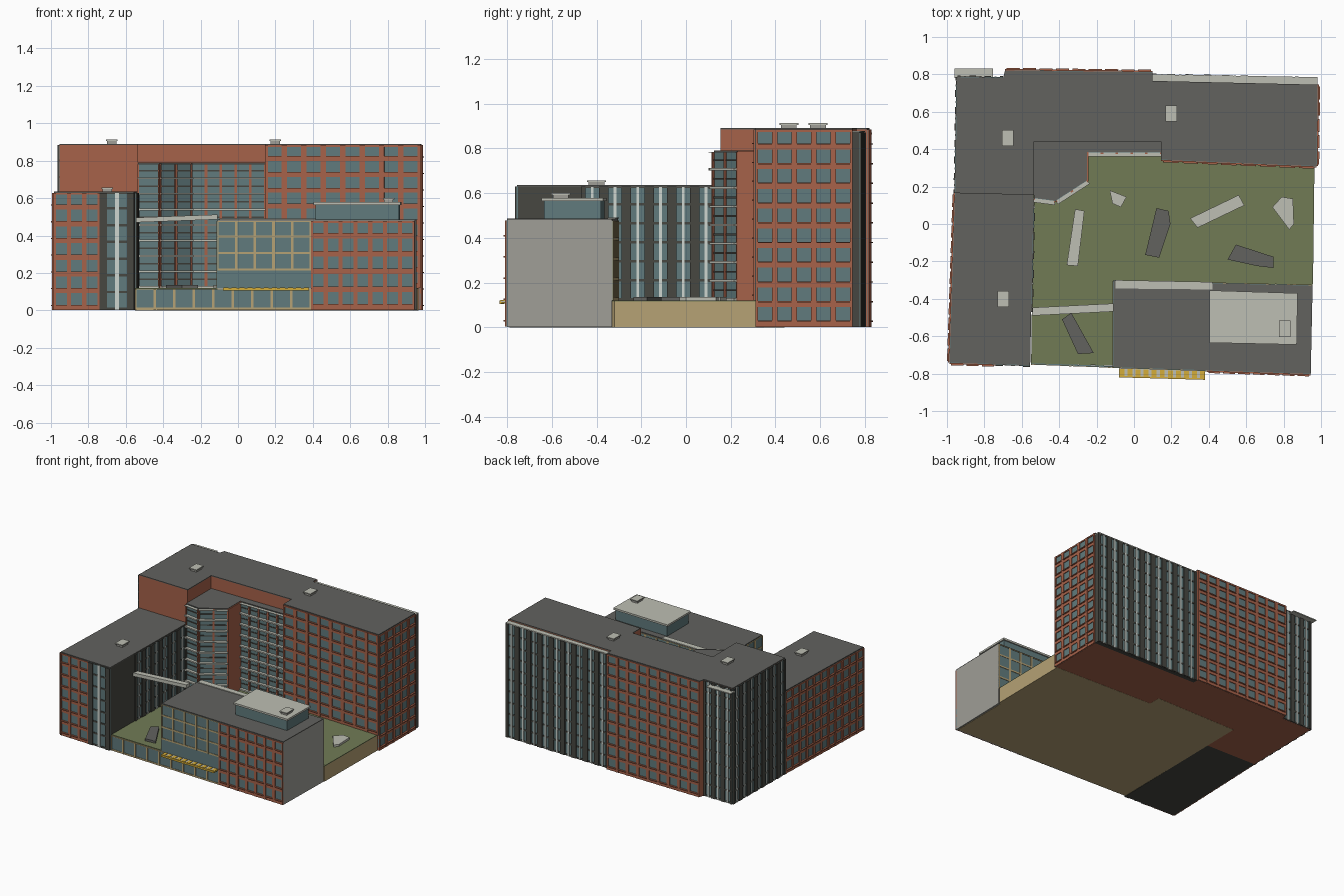
import bpy, bmesh
from mathutils import Vector

if "Cube" in bpy.data.objects:
    bpy.data.objects.remove(bpy.data.objects["Cube"])


def material(name, r, g, b):
    m = bpy.data.materials.new(name)
    m.diffuse_color = tuple((c / 255) ** 2.2 for c in (r, g, b)) + (1,)
    m.use_nodes = True
    m.node_tree.nodes["Principled BSDF"].inputs["Base Color"].default_value = m.diffuse_color
    return m


BRICK = material("brick", 165, 98, 75)
GLASS = material("glass", 97, 122, 124)
DARK = material("dark_cladding", 72, 72, 67)
ROOF = material("roof_grey", 98, 98, 95)
GREEN = material("planting", 112, 122, 86)
TAN = material("tan_frame", 180, 160, 116)
STONE = material("light_stone", 188, 189, 178)
PLAIN = material("blank_wall", 158, 157, 150)
WHITE = material("white_mullion", 205, 212, 206)
YELLOW = material("yellow_slat", 212, 172, 60)


def solid(name, prisms, mat):
    """One object from upright prisms: (outline, z0, z1)."""
    bm = bmesh.new()
    for pts, z0, z1 in prisms:
        low = [bm.verts.new((p[0], p[1], z0)) for p in pts]
        top = [bm.verts.new((p[0], p[1], z1)) for p in pts]
        bm.faces.new(low[::-1])
        bm.faces.new(top)
        for i in range(len(pts)):
            j = (i + 1) % len(pts)
            bm.faces.new((low[i], low[j], top[j], top[i]))
    bmesh.ops.recalc_face_normals(bm, faces=bm.faces)
    me = bpy.data.meshes.new(name)
    bm.to_mesh(me)
    bm.free()
    me.materials.append(mat)
    ob = bpy.data.objects.new(name, me)
    bpy.context.collection.objects.link(ob)
    return ob


def rect(x0, x1, y0, y1):
    return [(x0, y0), (x1, y0), (x1, y1), (x0, y1)]


def facade(name, p0, p1, z0, z1, cols, rows, style):
    """Window grid on the wall p0->p1; outside lies to the right of that direction."""
    a, b = Vector(p0), Vector(p1)
    d = (b - a).normalized()
    n = Vector((d.y, -d.x))
    length = (b - a).length
    w, h = length / cols, (z1 - z0) / rows

    def strip(u0, u1, out, za, zb):
        s, e = a + d * u0, a + d * u1
        return ([s - n * .004, s + n * out, e + n * out, e - n * .004], za, zb)

    def piers(width, out):
        r = [strip(max(0, i * w - width / 2), min(length, i * w + width / 2), out, z0, z1)
             for i in range(cols + 1)]
        return r

    def bands(height, out):
        r = [strip(0, length, out, z0 + j * h, z0 + j * h + height) for j in range(rows)]
        return r + [strip(0, length, out, z1 - height * .4, z1)]

    solid(name + "_glass", [strip(0, length, .002, z0, z1)], GLASS)
    if style == "brick":
        solid(name + "_piers", piers(w * .28, .009), BRICK)
        solid(name + "_spandrels", bands(h * .28, .007), BRICK)
        solid(name + "_sills", [strip((i + .1) * w, (i + .9) * w, .015, z0 + (j + .24) * h, z0 + (j + .31) * h)
                                for i in range(cols) for j in range(rows)], BRICK)
    elif style == "dark":
        solid(name + "_piers", piers(w * .42, .010), DARK)
        solid(name + "_spandrels", bands(h * .14, .005), DARK)
        solid(name + "_mullions", [strip((i + .44) * w, (i + .56) * w, .008, z0, z1) for i in range(cols)], WHITE)
    elif style == "curtain":
        solid(name + "_frame", piers(.014, .006) + bands(.012, .005), TAN)
    elif style == "atrium":
        solid(name + "_posts", piers(.014, .010), BRICK)
        solid(name + "_rails", [strip(0, length, .006, z0 + (j + .5) * h, z0 + (j + .5) * h + .008)
                                for j in range(rows)], DARK)
        solid(name + "_sunshades", bands(.010, .024), STONE)


# Podium with planted courtyard
podium = [(-.55, -.745), (-.11, -.758), (.935, -.79), (.94, -.33), (.957, -.32), (.965, .316),
          (.145, .348), (.145, .44), (-.535, .44)]
solid("podium", [(podium, 0, .115)], TAN)
solid("courtyard_planting", [(podium, .115, .12)], GREEN)
facade("podium_front", (-.55, -.747), (.39, -.783), .002, .115, 9, 1, "curtain")

# Left wing
left = [(-.985, -.74), (-.555, -.755), (-.537, .165), (-.955, .165)]
solid("left_wing", [(left, .001, .629)], DARK)
solid("left_wing_roof", [(left, .629, .635)], ROOF)
facade("left_wing_front_brick", (-.985, -.74), (-.74, -.7485), .002, .628, 3, 7, "brick")
facade("left_wing_front_bay", (-.74, -.7485), (-.555, -.755), .002, .628, 1, 7, "dark")
facade("left_wing_west", (-.955, .165), (-.985, -.74), .002, .628, 11, 7, "brick")
facade("left_wing_court", (-.5495, -.47), (-.5375, .14), .12, .628, 6, 6, "dark")

# Tall rear block
tall = [(-.955, .165), (-.535, .155), (-.535, .44), (.145, .44), (.145, .345), (.975, .31),
        (.98, .745), (.10, .765), (.10, .81), (-.69, .82), (-.70, .78), (-.945, .785)]
solid("rear_block", [(tall, .001, .884)], BRICK)
solid("rear_block_roof", [(tall, .884, .89)], ROOF)
facade("rear_south", (.145, .345), (.975, .31), .12, .883, 8, 9, "brick")
facade("rear_east", (.975, .31), (.98, .745), .002, .883, 5, 10, "brick")
solid("rear_glazed_bay", [([(.10, .765), (.98, .745), (.98, .775), (.10, .795)], .001, .872)], DARK)
solid("rear_bay_coping", [([(.10, .765), (.98, .745), (.98, .785), (.10, .80)], .872, .878)], STONE)
facade("rear_north_bay", (.98, .775), (.10, .795), .002, .871, 9, 10, "dark")
facade("rear_north_brick", (.10, .81), (-.69, .82), .002, .883, 9, 10, "brick")
facade("rear_north_corner", (-.70, .78), (-.945, .785), .002, .883, 3, 10, "dark")
facade("rear_west", (-.945, .785), (-.955, .165), .002, .883, 7, 10, "dark")
solid("corner_cornice", [(rect(-.96, -.755, .78, .832), .862, .87)], STONE)

# Glazed atrium in the inner corner
atrium = [(-.535, .14), (-.42, .125), (-.25, .235), (-.25, .385), (.145, .385), (.145, .45), (-.535, .45)]
solid("atrium", [(atrium, .1, .785)], DARK)
solid("atrium_roof", [(atrium, .785, .791)], ROOF)
facade("atrium_side", atrium[0], atrium[1], .12, .784, 1, 8, "atrium")
facade("atrium_angled", atrium[1], atrium[2], .12, .784, 2, 8, "atrium")
facade("atrium_back", atrium[3], atrium[4], .12, .784, 5, 8, "atrium")
solid("atrium_brick_fin", [(rect(-.262, -.242, .23, .385), .12, .788)], BRICK)

# Front right wing
front = [(-.11, -.765), (.945, -.80), (.955, -.33), (-.11, -.305)]
solid("front_wing", [(front, .002, .479)], PLAIN)
solid("front_wing_roof", [(front, .479, .485)], ROOF)
solid("front_wing_glass_band", [([(-.11, -.768), (.39, -.785), (.39, -.775), (-.11, -.758)], .12, .215)], GLASS)
facade("front_wing_curtain", (-.11, -.765), (.39, -.7816), .212, .478, 5, 3, "curtain")
facade("front_wing_brick", (.39, -.7816), (.945, -.80), .003, .478, 7, 5, "brick")
facade("front_wing_rear", (.955, -.33), (-.11, -.305), .12, .478, 11, 4, "curtain")
facade("front_wing_west", (-.11, -.305), (-.11, -.765), .12, .478, 5, 4, "curtain")
solid("rear_sunshade", [([(-.10, -.345), (.42, -.35), (.42, -.31), (-.10, -.30)], .485, .49)], STONE)

# Rooftop pavilion
pavilion = [(.415, -.625), (.86, -.635), (.865, -.38), (.415, -.365)]
solid("pavilion", [(pavilion, .48, .564)], GLASS)
solid("pavilion_roof", [([(.405, -.635), (.87, -.645), (.875, -.37), (.405, -.355)], .564, .578)], STONE)

# Footbridge, rising slightly to the right
bridge = solid("footbridge", [([(-.545, -.49), (-.11, -.468), (-.11, -.425), (-.545, -.447)], .47, .496)], STONE)
for v in bridge.data.vertices:
    if v.co.x > -.3:
        v.co.z += .016

# Entrance canopy
solid("canopy", [([(-.08, -.815), (.38, -.828), (.38, -.78), (-.08, -.765)], .112, .117)], STONE)
solid("canopy_slats", [(rect(x, x + .026, -.816 - .028 * (x + .08), -.775 - .028 * (x + .08)), .108, .121)
                       for x in [-.078 + i * .0432 for i in range(11)]]
      + [([(-.08, -.820), (.38, -.833), (.38, -.825), (-.08, -.812)], .105, .119)], YELLOW)

# Courtyard benches and planters
light = [[(-.36, -.22), (-.30, -.225), (-.265, .07), (-.315, .08)],
         [(-.13, .18), (-.115, .11), (-.07, .09), (-.04, .145)],
         [(.30, .03), (.34, -.02), (.59, .10), (.56, .155)],
         [(.74, .09), (.83, -.03), (.855, 0), (.85, .135), (.79, .145)]]
dark = [[(.06, -.165), (.135, -.18), (.195, 0), (.185, .07), (.12, .085)],
        [(.50, -.19), (.66, -.225), (.745, -.235), (.745, -.175), (.545, -.11)],
        [(-.385, -.51), (-.30, -.695), (-.215, -.69), (-.335, -.475)]]
solid("courtyard_benches", [(p, .118, .136) for p in light], STONE)
solid("courtyard_planters", [(p, .118, .136) for p in dark], ROOF)

# Rooftop vents
for i, (x, y, z) in enumerate([(-.675, .46, .89), (.2, .59, .89), (-.7, -.4, .635), (.805, -.56, .578)]):
    solid(f"roof_vent_{i}", [(rect(x - .025, x + .025, y - .035, y + .035), z - .002, z + .014)], PLAIN)
    solid(f"roof_vent_cap_{i}", [(rect(x - .031, x + .031, y - .043, y + .043), z + .014, z + .022)], STONE)
